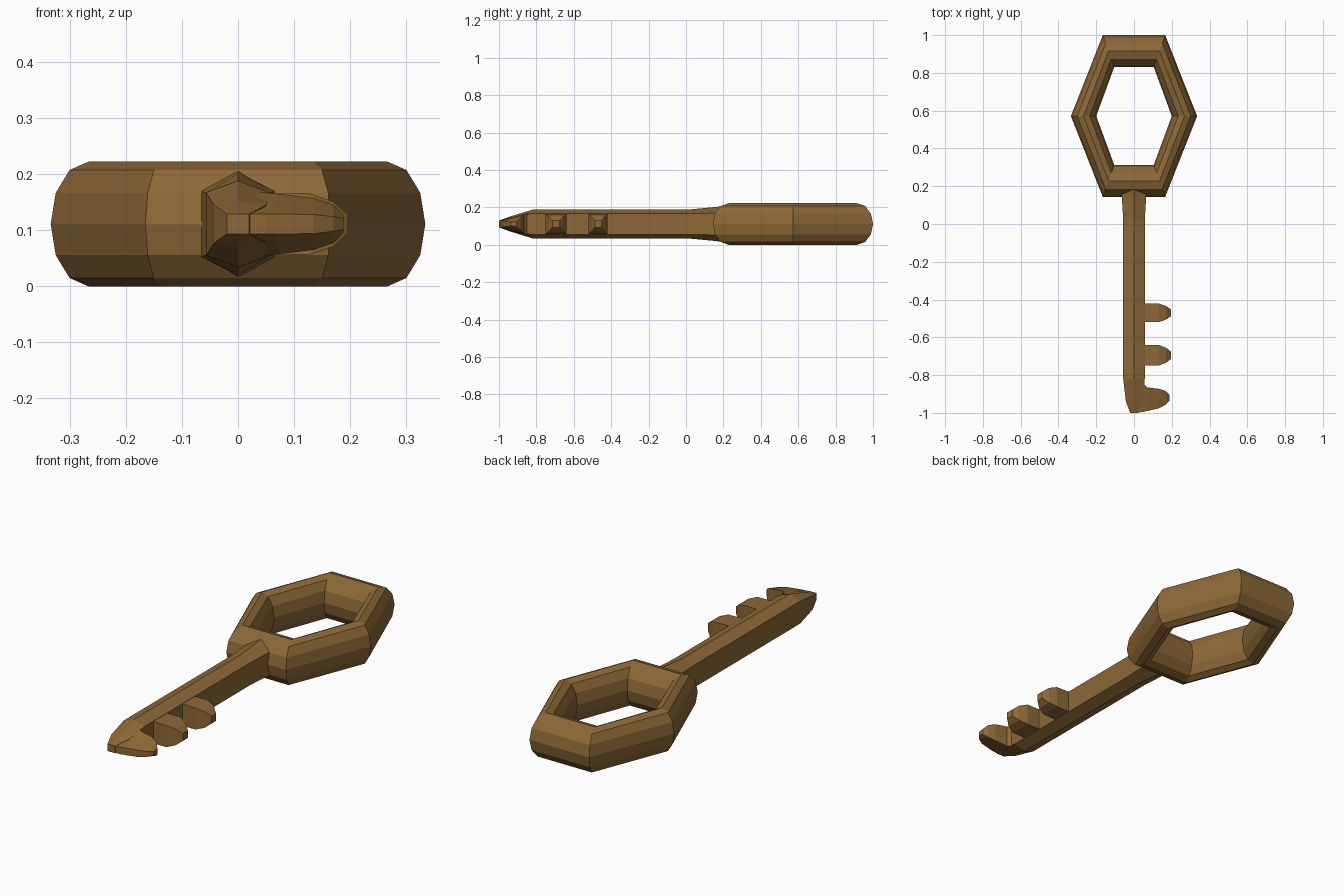
import bpy, bmesh, math

if "Cube" in bpy.data.objects:
    bpy.data.objects.remove(bpy.data.objects["Cube"])

ZC = 0.111  # mid height of the whole key
bronze = bpy.data.materials.new("aged bronze")
bronze.diffuse_color = (0.27, 0.14, 0.038, 1)
bronze.use_nodes = True
bronze.node_tree.nodes["Principled BSDF"].inputs["Base Color"].default_value = bronze.diffuse_color


def loft(name, rings, closed=False):
    """Skin equal-length rings of points; cap the ends unless the loft closes."""
    bm = bmesh.new()
    vs = [[bm.verts.new(p) for p in r] for r in rings]
    n = len(vs[0])
    for i in range(len(vs) if closed else len(vs) - 1):
        a, b = vs[i], vs[(i + 1) % len(vs)]
        for j in range(n):
            k = (j + 1) % n
            bm.faces.new((a[j], a[k], b[k], b[j]))
    if not closed:
        bm.faces.new(vs[0])
        bm.faces.new(vs[-1])
    bmesh.ops.recalc_face_normals(bm, faces=bm.faces)
    me = bpy.data.meshes.new(name)
    bm.to_mesh(me)
    bm.free()
    me.materials.append(bronze)
    ob = bpy.data.objects.new(name, me)
    bpy.context.collection.objects.link(ob)
    return ob


# Bow: hexagonal loop of a 12-sided oval tube, mitred at each corner
# corner = centre x, y and outward mitre vector
corners = [(0.135, 0.915, 0.03, 0.085), (0.267, 0.571, 0.067, 0),
           (0.135, 0.228, 0.03, -0.085)]
corners += [(-x, y, -dx, dy) for x, y, dx, dy in reversed(corners)]
rings = []
for x, y, dx, dy in corners:
    ring = []
    for i in range(12):
        a = math.radians(30 * i)
        c, s = math.cos(a), math.sin(a)
        ring.append((x + dx * c, y + dy * c, ZC + ZC * s))
    rings.append(ring)
loft("bow", rings, closed=True)


# Shaft: ridged six-sided bar, flared at the bow and pinched at the tip
def hexagon(y, x0, x1, side, apex):
    xm = 0 if y > -0.99 else (x0 + x1) / 2
    return [(x0, y, ZC - side), (xm, y, ZC - apex), (x1, y, ZC - side),
            (x1, y, ZC + side), (xm, y, ZC + apex), (x0, y, ZC + side)]


loft("shaft", [hexagon(0.23, -0.07, 0.07, 0.06, 0.1),
               hexagon(0.15, -0.065, 0.065, 0.058, 0.09),
               hexagon(0.02, -0.057, 0.057, 0.056, 0.078),
               hexagon(-0.82, -0.057, 0.057, 0.056, 0.077),
               hexagon(-0.94, -0.043, 0.05, 0.034, 0.04),
               hexagon(-1.0, -0.02, 0.02, 0.018, 0.018)])


# Teeth: blocks running along x; section = x, front y, back y, half heights
def tooth(name, sections):
    loft(name, [[(x, y0, ZC - h0), (x, y1, ZC - h1),
                 (x, y1, ZC + h1), (x, y0, ZC + h0)]
                for x, y0, y1, h0, h1 in sections])


for name, y, w in (("upper_tooth", -0.47, 0.05), ("middle_tooth", -0.695, 0.055)):
    tooth(name, [(0.0, y - w, y + w, 0.055, 0.055),
                 (0.13, y - w, y + w, 0.054, 0.054),
                 (0.17, y - w * 0.72, y + w * 0.72, 0.04, 0.04),
                 (0.196, y - w * 0.35, y + w * 0.35, 0.018, 0.018)])

tooth("tip_tooth", [(-0.01, -1.0, -0.83, 0.018, 0.06),
                    (0.05, -0.995, -0.845, 0.018, 0.056),
                    (0.07, -0.99, -0.865, 0.018, 0.054),
                    (0.135, -0.975, -0.873, 0.017, 0.046),
                    (0.17, -0.955, -0.885, 0.013, 0.034),
                    (0.188, -0.935, -0.905, 0.01, 0.015)])
